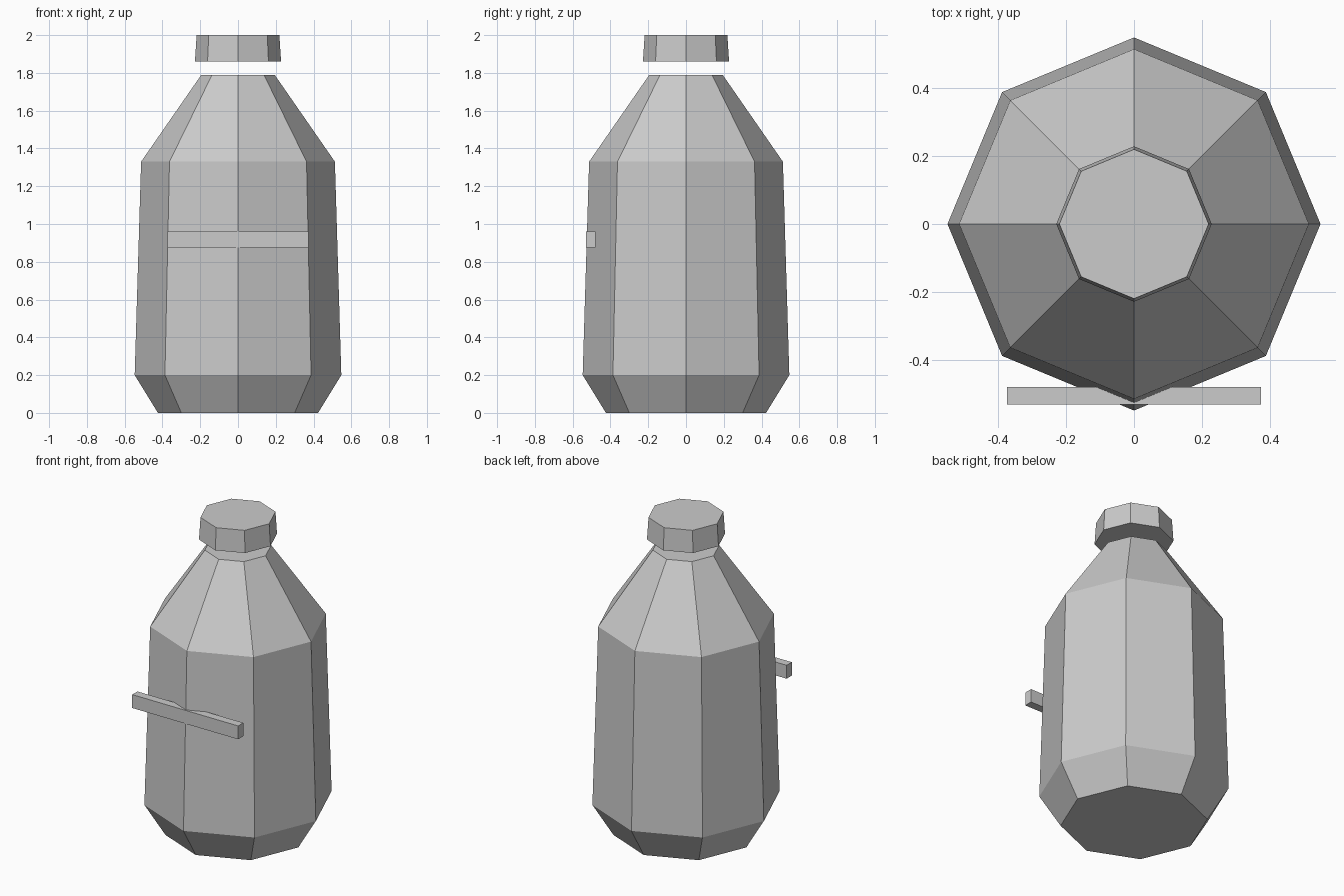
import bpy
import bmesh
from math import cos, sin, pi

cube = bpy.data.objects.get("Cube")
if cube:
    bpy.data.objects.remove(cube, do_unlink=True)

SIDES = 8

# Single plain grey finish
grey = bpy.data.materials.new("plain_grey")
grey.use_nodes = True
colour = (0.6, 0.6, 0.6, 1)
grey.diffuse_color = colour
grey.node_tree.nodes["Principled BSDF"].inputs["Base Color"].default_value = colour


def finish(name, bm):
    bmesh.ops.recalc_face_normals(bm, faces=bm.faces)
    mesh = bpy.data.meshes.new(name)
    bm.to_mesh(mesh)
    bm.free()
    mesh.materials.append(grey)
    obj = bpy.data.objects.new(name, mesh)
    bpy.context.collection.objects.link(obj)
    return obj


def lathe(name, profile):
    """Closed faceted solid from (radius, height) pairs, corners on the axes."""
    bm = bmesh.new()
    rings = [[bm.verts.new((r * cos(2 * pi * i / SIDES), r * sin(2 * pi * i / SIDES), z))
              for i in range(SIDES)] for r, z in profile]
    for low, high in zip(rings, rings[1:]):
        for i in range(SIDES):
            j = (i + 1) % SIDES
            bm.faces.new((low[i], low[j], high[j], high[i]))
    bm.faces.new(rings[0])
    bm.faces.new(rings[-1])
    return finish(name, bm)


def box(name, size, centre):
    bm = bmesh.new()
    bmesh.ops.create_cube(bm, size=1)
    bmesh.ops.scale(bm, vec=size, verts=bm.verts)
    bmesh.ops.translate(bm, vec=centre, verts=bm.verts)
    return finish(name, bm)


# Bottle with chamfered base, tapered wall and sloping shoulder
lathe("bottle_body", [(0.424, 0), (0.547, 0.2), (0.513, 1.33), (0.194, 1.79)])

# Cap floating just above the neck
lathe("bottle_cap", [(0.228, 1.86), (0.219, 2.0)])

# Straight bar across the front
box("front_bar", (0.744, 0.052, 0.085), (0, -0.504, 0.917))
